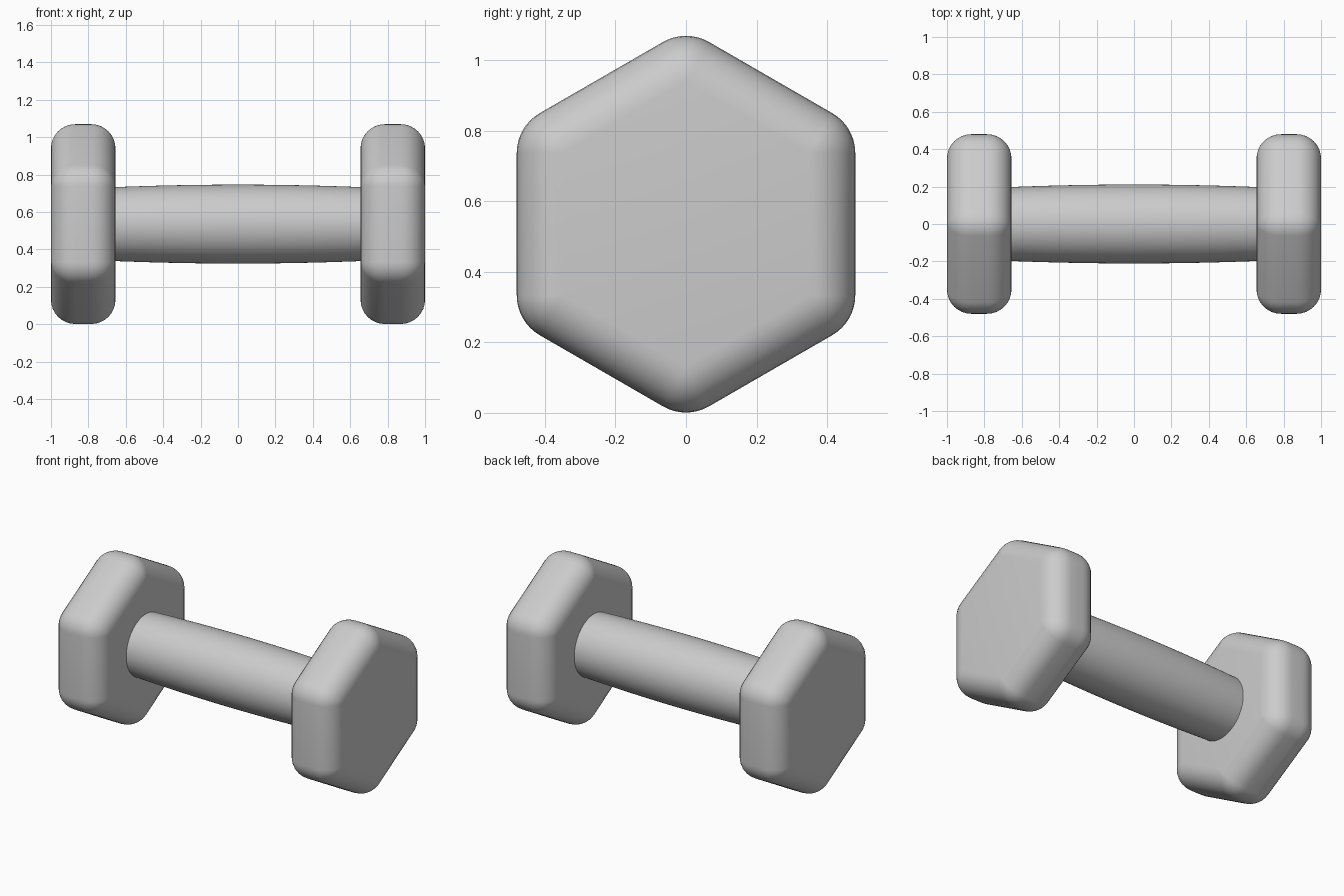
import bpy
import bmesh
from math import sin, cos, pi, radians
from mathutils import Vector

cube = bpy.data.objects.get("Cube")
if cube:
    bpy.data.objects.remove(cube, do_unlink=True)

grey = bpy.data.materials.new("plain_grey")
grey.use_nodes = True
colour = (0.6, 0.6, 0.6, 1)
grey.diffuse_color = colour
grey.node_tree.nodes["Principled BSDF"].inputs["Base Color"].default_value = colour

CENTRE_Z = 0.535
ROUND = 0.13          # edge radius of the heads
CORE = 0.404          # corner radius of the hexagon inside the rounding
STEPS = 8


def loft(name, rings):
    """Skin a row of equal-sized rings and close both ends."""
    bm = bmesh.new()
    loops = [[bm.verts.new(p) for p in ring] for ring in rings]
    for a, b in zip(loops, loops[1:]):
        for i in range(len(a)):
            j = (i + 1) % len(a)
            bm.faces.new((a[i], a[j], b[j], b[i]))
    bm.faces.new(loops[0])
    bm.faces.new(loops[-1])
    bmesh.ops.remove_doubles(bm, verts=bm.verts, dist=0.0005)
    bmesh.ops.recalc_face_normals(bm, faces=bm.faces)
    mesh = bpy.data.meshes.new(name)
    bm.to_mesh(mesh)
    bm.free()
    mesh.materials.append(grey)
    obj = bpy.data.objects.new(name, mesh)
    bpy.context.collection.objects.link(obj)
    bpy.ops.object.select_all(action="DESELECT")
    obj.select_set(True)
    bpy.context.view_layer.objects.active = obj
    bpy.ops.object.shade_smooth_by_angle(angle=radians(35))
    return obj


def rounded_hexagon(x, radius):
    """Hexagon with a point at the top, grown outward by radius."""
    ring = []
    for corner in range(6):
        mid = pi / 2 + corner * pi / 3
        for s in range(STEPS + 1):
            a = mid + (s / STEPS - 0.5) * pi / 3
            ring.append(Vector((x, CORE * cos(mid) + radius * cos(a),
                                CENTRE_Z + CORE * sin(mid) + radius * sin(a))))
    return ring


def head(name, inner, outer):
    # Quarter-round edge, straight rim, quarter-round edge
    angles = [s / STEPS * pi / 2 for s in range(STEPS + 1)]
    rings = [rounded_hexagon(inner + ROUND * (1 - cos(a)), ROUND * sin(a)) for a in angles]
    rings += [rounded_hexagon(outer - ROUND * (1 - sin(a)), ROUND * cos(a)) for a in angles]
    return loft(name, rings)


# Hexagonal heads
head("left_head", 0.655, 1.0)
head("right_head", -1.0, -0.655)

# Handle, slightly thicker in the middle
SIDES = 64
handle_rings = []
for k in range(17):
    x = -0.68 + 1.36 * k / 16
    r = 0.211 - 0.031 * x * x
    handle_rings.append([(x, r * cos(t * 2 * pi / SIDES), CENTRE_Z + r * sin(t * 2 * pi / SIDES))
                         for t in range(SIDES)])
loft("handle", handle_rings)
